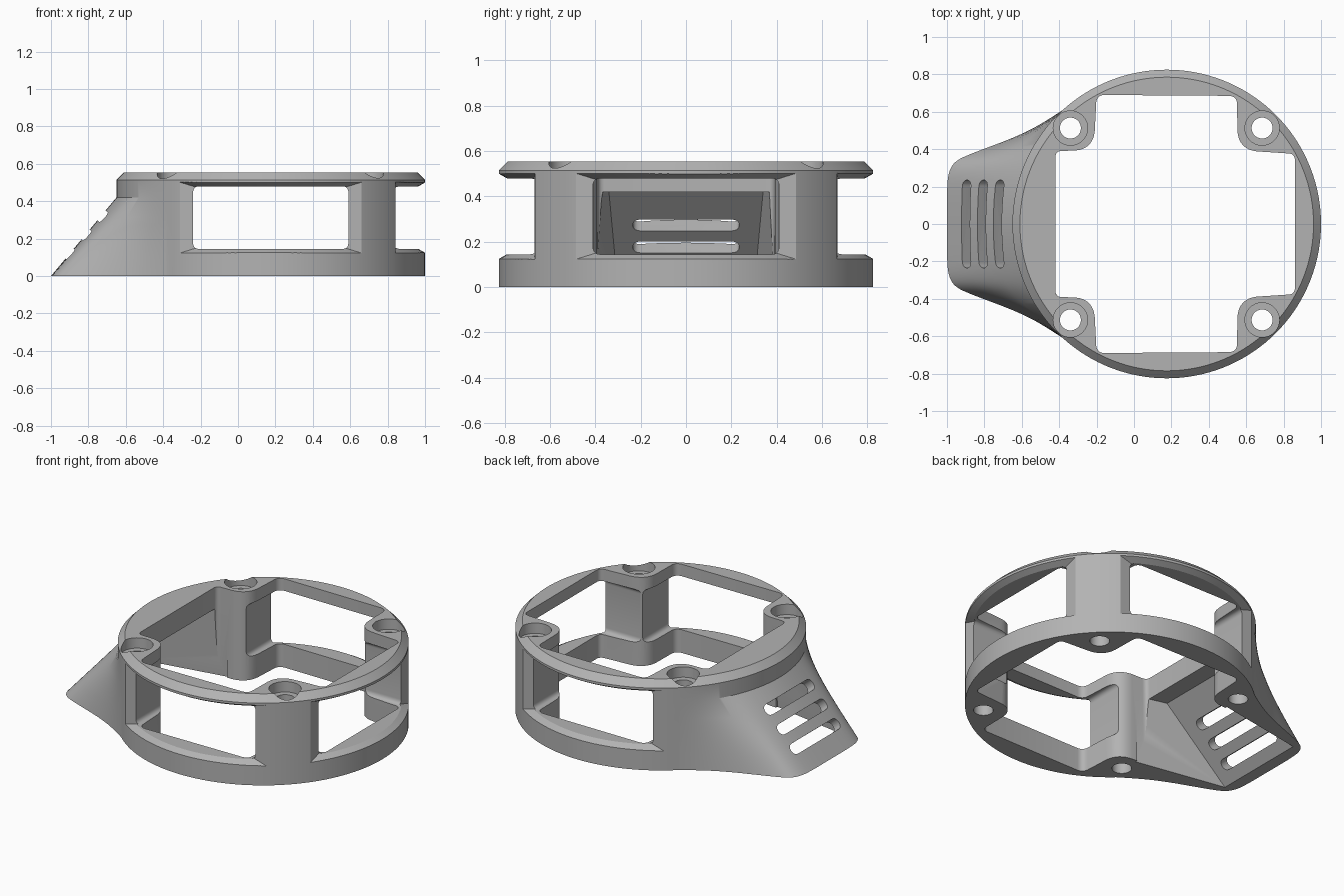
import bpy, bmesh, math
from mathutils import Vector

if "Cube" in bpy.data.objects:
    bpy.data.objects.remove(bpy.data.objects["Cube"])

CX, R = 0.175, 0.825          # ring centre and radius
X, Y, Z = Vector((1, 0, 0)), Vector((0, 1, 0)), Vector((0, 0, 1))

grey = bpy.data.materials.new("plain grey")
grey.diffuse_color = (0.45, 0.45, 0.45, 1)
grey.use_nodes = True
grey.node_tree.nodes["Principled BSDF"].inputs["Base Color"].default_value = grey.diffuse_color


def make_object(name, bm):
    bmesh.ops.recalc_face_normals(bm, faces=bm.faces)
    mesh = bpy.data.meshes.new(name)
    bm.to_mesh(mesh)
    bm.free()
    mesh.materials.append(grey)
    ob = bpy.data.objects.new(name, mesh)
    bpy.context.collection.objects.link(ob)
    return ob


def loft(name, rings):
    """Closed solid skinned over equal-length rings of points."""
    bm = bmesh.new()
    vs = [[bm.verts.new(p) for p in ring] for ring in rings]
    n = len(vs[0])
    for a, b in zip(vs, vs[1:]):
        for i in range(n):
            j = (i + 1) % n
            bm.faces.new((a[i], a[j], b[j], b[i]))
    bm.faces.new(vs[0][::-1])
    bm.faces.new(vs[-1])
    return make_object(name, bm)


def prism(name, pts, lo, hi, u=X, v=Y, w=Z, origin=Vector((0, 0, 0))):
    return loft(name, [[origin + u * a + v * b + w * h for a, b in pts] for h in (lo, hi)])


def fillet(corners, steps=8):
    """Round polygon corners given as (x, y, setback)."""
    out = []
    for i, (x, y, r) in enumerate(corners):
        p = Vector((x, y))
        a = p + (Vector(corners[i - 1][:2]) - p).normalized() * r
        b = p + (Vector(corners[(i + 1) % len(corners)][:2]) - p).normalized() * r
        for k in range(steps + 1):
            t = k / steps
            out.append(a * (1 - t) ** 2 + p * (2 * t * (1 - t) * 0.88 + 0) + b * t ** 2
                       + (a + b) * (0.12 * t * (1 - t)))
    return [tuple(q) for q in out]


def rect(x0, x1, y0, y1, r):
    return fillet([(x0, y0, r), (x1, y0, r), (x1, y1, r), (x0, y1, r)])


def circle(x, y, r, n=40):
    return [(x + r * math.cos(2 * math.pi * i / n), y + r * math.sin(2 * math.pi * i / n))
            for i in range(n)]


# Footprint of the flared spout: x, y, and matching angle on the ring (degrees from -x)
half = [Vector(p) for p in [(-1, 0, 0), (-1, .22, 15), (-.985, .295, 20), (-.95, .34, 24),
        (-.88, .372, 28), (-.78, .41, 32), (-.66, .455, 36), (-.55, .505, 40),
        (-.46, .558, 44), (-.38, .61, 47.7)]]
for _ in range(2):            # corner cutting for a smooth outline
    cut = [half[0]]
    for a, b in zip(half, half[1:]):
        cut += [a.lerp(b, .25), a.lerp(b, .75)]
    half = cut + [half[-1]]


def on_ring(deg, r=R):
    t = math.radians(deg)
    return Vector((CX - r * math.cos(t), r * math.sin(t)))


outline = [(Vector((p.x, p.y)), p.z) for p in half]
for i in range(1, 100):
    d = 47.7 + (360 - 2 * 47.7) * i / 100
    outline.append((on_ring(d), d))
outline += [(Vector((p.x, -p.y)), 360 - p.z) for p in half[:0:-1]]

# Outer body: flared base blending into the ring, with a chamfered top
rings = []
for k in range(5):
    t = k / 4
    rings.append([p.lerp(on_ring(d), t).to_3d() + Z * (.42 * t) for p, d in outline])
for r, z in ((R, .515), (.785, .555)):
    rings.append([on_ring(d, r).to_3d() + Z * z for _, d in outline])
body = loft("housing", rings)

cutters = []

# Central opening leaving four corner bosses
side = [(-.42, .39, .03), (-.215, .395, .1), (-.20, .69, .04),
        (.55, .685, .04), (.555, .395, .1), (.86, .375, .03)]
opening = fillet(side + [(x, -y, r) for x, y, r in side[::-1]])
cutters.append(prism("opening", opening, -1, 2))

# Side windows
cutters.append(prism("side_window", rect(-.24, .59, .145, .48, .03), -1, 1, X, Z, Y))
cutters.append(prism("end_window", rect(-.41, .41, .145, .48, .03), .6, 1.3, Y, Z, X))

# Chamfers around the outside of each window
for heading in (0, 90, -90):
    frames = []
    for i in range(33):
        s = i / 16 - 1
        frame = []
        for r, z, ang in ((.755, .165, 27.6), (.86, .105, 39.3), (.86, .52, 39.3), (.755, .46, 27.6)):
            a = math.radians(heading + s * ang)
            frame.append((CX + r * math.cos(a), r * math.sin(a), z))
        frames.append(frame)
    cutters.append(loft("window_chamfer", frames))

# Hollow of the spout, open underneath
cutters.append(loft("spout_hollow", [
    [(-.35, -.405, -.01), (-.35, .405, -.01), (-.935, .30, -.01), (-.935, -.30, -.01)],
    [(-.35, -.385, .42), (-.35, .385, .42), (-.53, .34, .42), (-.53, -.34, .42)]]))

# Three vents cut square to the sloping face
up = Vector((.345, 0, .42)).normalized()
out = Vector((-up.z, 0, up.x))
for x in (-.90, -.815, -.73):
    cutters.append(prism("vent", rect(-.235, .235, -.034, .034, .033), -.2, .15,
                         Y, up, out, Vector((x, 0, (x + 1) * 1.2))))

# Counterbored screw holes
for x in (-.34, .685):
    for y in (-.513, .513):
        cutters.append(prism("screw_hole", circle(x, y, .056), -1, 2))
        cutters.append(prism("counterbore", circle(x, y, .092), .49, 2))

bpy.context.view_layer.objects.active = body
body.select_set(True)
for c in cutters:
    mod = body.modifiers.new("cut", 'BOOLEAN')
    mod.operation, mod.solver, mod.object = 'DIFFERENCE', 'EXACT', c
    bpy.ops.object.modifier_apply(modifier=mod.name)
    bpy.data.objects.remove(c)

bpy.ops.object.shade_smooth_by_angle(angle=math.radians(25))
